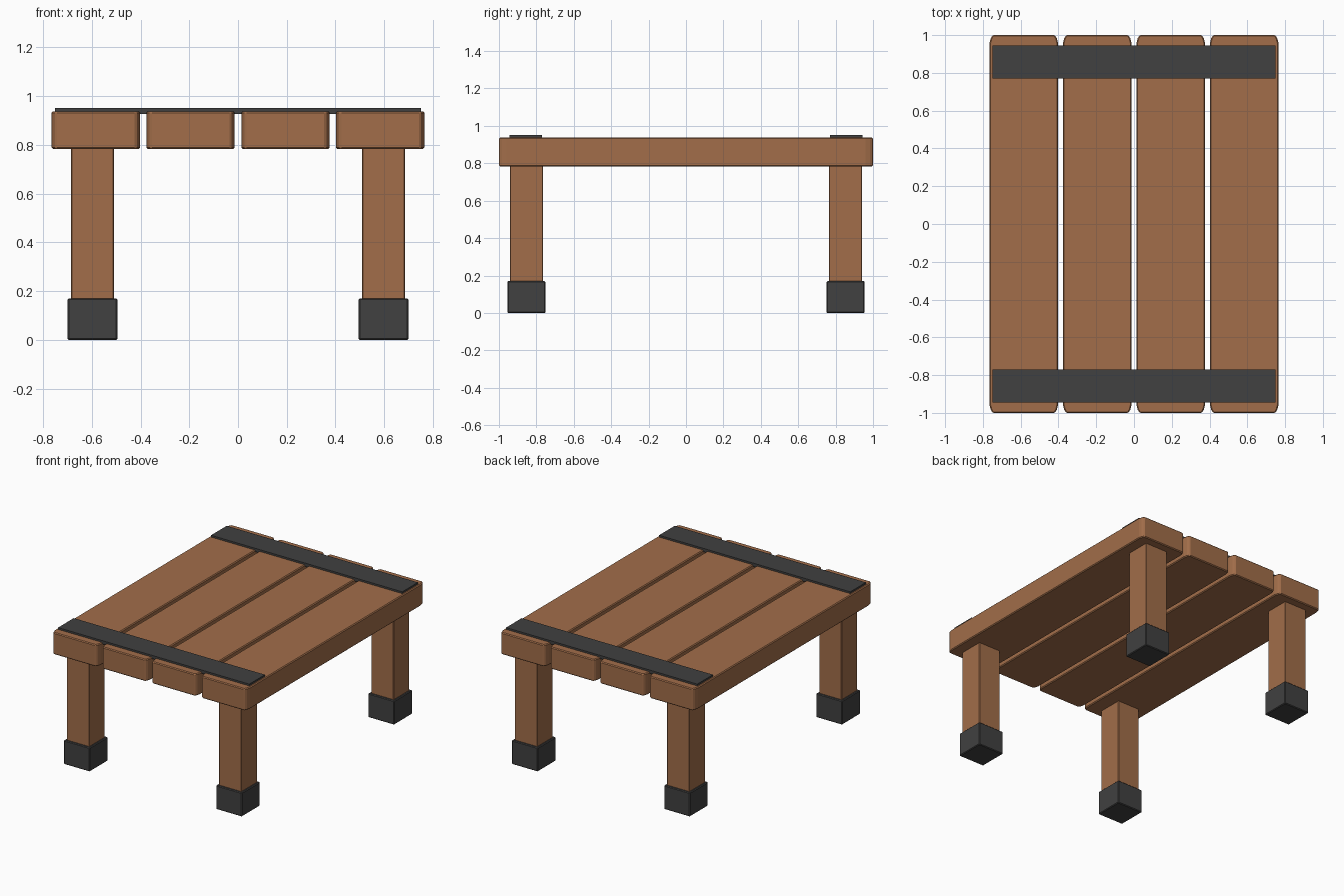
import bpy
import bmesh

if "Cube" in bpy.data.objects:
    bpy.data.objects.remove(bpy.data.objects["Cube"])


def material(name, color):
    mat = bpy.data.materials.new(name)
    mat.diffuse_color = (*color, 1.0)
    mat.use_nodes = True
    mat.node_tree.nodes["Principled BSDF"].inputs["Base Color"].default_value = mat.diffuse_color
    return mat


wood = material("wood", (0.36, 0.155, 0.068))
iron = material("dark_metal", (0.052, 0.052, 0.052))


def prism(name, outline, center, z0, z1, mat, bevel=0.0):
    """Extrude a plan outline from z0 to z1, with an optional small edge bevel."""
    bm = bmesh.new()
    face = bm.faces.new([bm.verts.new((x, y, z0)) for x, y in outline])
    ext = bmesh.ops.extrude_face_region(bm, geom=[face])
    top = [v for v in ext["geom"] if isinstance(v, bmesh.types.BMVert)]
    bmesh.ops.translate(bm, verts=top, vec=(0, 0, z1 - z0))
    bmesh.ops.recalc_face_normals(bm, faces=bm.faces)
    mesh = bpy.data.meshes.new(name)
    bm.to_mesh(mesh)
    bm.free()
    mesh.materials.append(mat)
    obj = bpy.data.objects.new(name, mesh)
    obj.location = (*center, 0)
    bpy.context.collection.objects.link(obj)
    if bevel:
        mod = obj.modifiers.new("edge_bevel", 'BEVEL')
        mod.width = bevel
        mod.segments = 1
        mod.limit_method = 'ANGLE'
    return obj


def rect(w, d):
    return [(-w / 2, -d / 2), (w / 2, -d / 2), (w / 2, d / 2), (-w / 2, d / 2)]


# Four top planks with trimmed corners
h = 0.181
corner = [(h, 0.96), (h - 0.006, 0.983), (h - 0.016, 1.0)]
plank = (corner + [(-x, y) for x, y in reversed(corner)]
         + [(-x, -y) for x, y in corner] + [(x, -y) for x, y in reversed(corner)])
for i in range(4):
    prism(f"plank_{i + 1}", plank, ((i - 1.5) * 0.389, 0), 0.783, 0.938, wood, 0.006)

# Metal straps across both ends of the top
for side, sy in (("front", -1), ("back", 1)):
    prism(f"{side}_strap", rect(1.5, 0.175), (0, sy * 0.857), 0.927, 0.951, iron)

    # Legs with metal foot caps
    for hand, sx in (("left", -1), ("right", 1)):
        pos = (sx * 0.597, sy * 0.853)
        prism(f"{side}_{hand}_leg", rect(0.176, 0.176), pos, 0.1, 0.79, wood, 0.003)
        prism(f"{side}_{hand}_foot_cap", rect(0.204, 0.204), pos, 0.0, 0.17, iron, 0.005)
